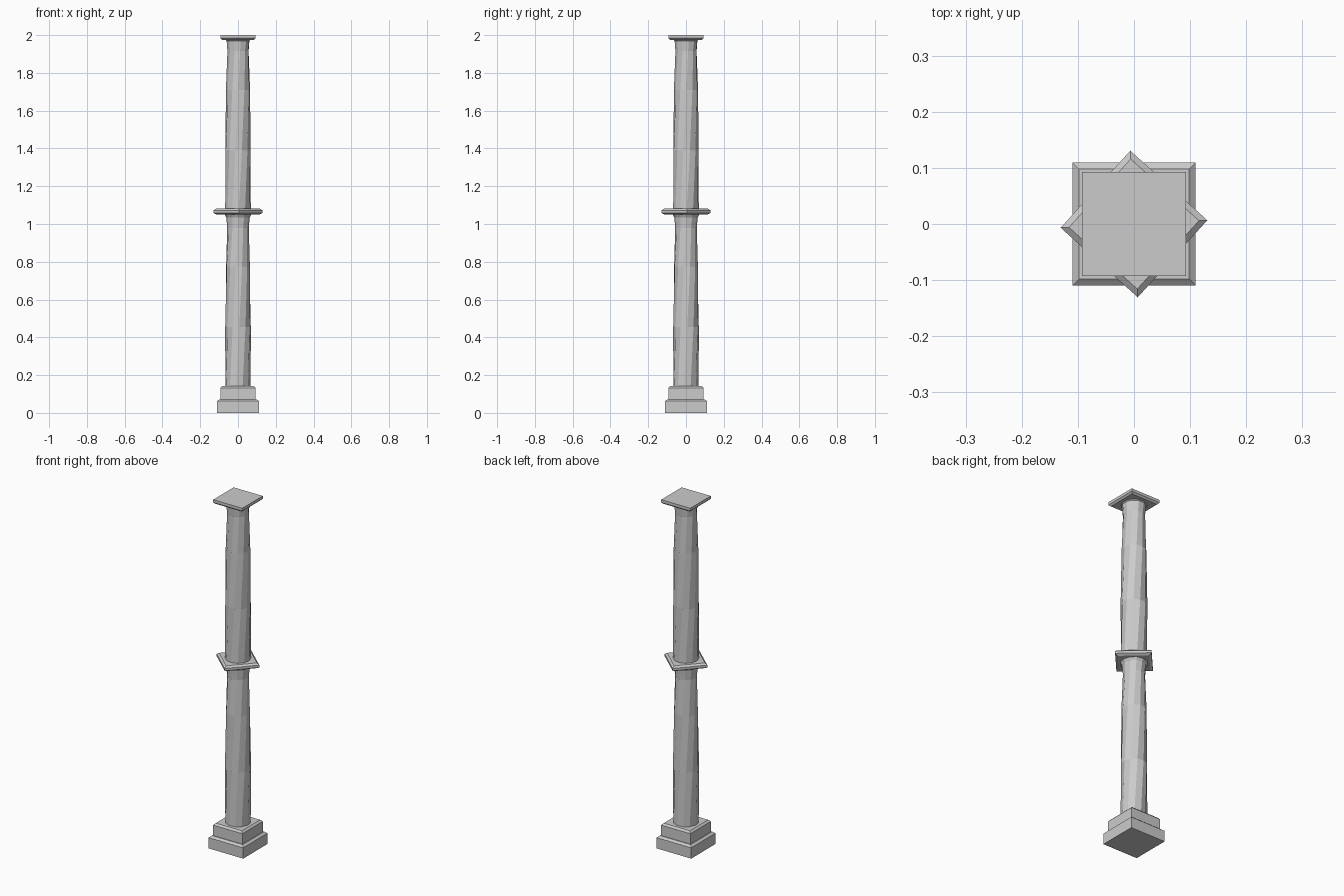
import bpy, bmesh, math

if "Cube" in bpy.data.objects:
    bpy.data.objects.remove(bpy.data.objects["Cube"])

TWIST = math.radians(45)  # twist per unit of height


def loft(name, sides, profile, spin=None, smooth=False):
    """Stack regular polygons (radius, z); spin=None twists each ring by its height."""
    bm = bmesh.new()
    rings = []
    for r, z in profile:
        a0 = math.pi / sides + (TWIST * z if spin is None else spin)
        rings.append([bm.verts.new((r * math.cos(a0 + 2 * math.pi * i / sides),
                                    r * math.sin(a0 + 2 * math.pi * i / sides), z))
                      for i in range(sides)])
    for lo, hi in zip(rings, rings[1:]):
        for i in range(sides):
            j = (i + 1) % sides
            bm.faces.new((lo[i], lo[j], hi[j], hi[i]))
    bm.faces.new(rings[0][::-1])
    bm.faces.new(rings[-1])
    me = bpy.data.meshes.new(name)
    bm.to_mesh(me)
    bm.free()
    ob = bpy.data.objects.new(name, me)
    bpy.context.collection.objects.link(ob)
    return ob


def square(name, profile, spin=0.0):
    """Square block from (half width, z) pairs."""
    return loft(name, 4, [(h * math.sqrt(2), z) for h, z in profile], spin)


# Stepped base with chamfered upper edges
square("base_plinth", [(0.11, 0), (0.11, 0.062), (0.098, 0.072)])
square("base_step", [(0.093, 0.07), (0.093, 0.132), (0.083, 0.142)])

# Two tapered, twisted shafts with flared necks
shaft = [(0.068, 0.14), (0.068, 0.455), (0.064, 0.775),
         (0.057, 0.98), (0.062, 1.035), (0.072, 1.053)]
loft("lower_shaft", 12, shaft)
loft("upper_shaft", 12, [(r, z + 0.935) for r, z in shaft[:-1]] + [(0.072, 1.98)])

# Middle slab, turned along with the twist
square("middle_slab", [(0.080, 1.05), (0.0925, 1.058), (0.0925, 1.072), (0.082, 1.081)],
       TWIST * 1.065)

# Top slab, a full quarter turn round
square("top_slab", [(0.083, 1.975), (0.0925, 1.984), (0.0925, 2.0)], TWIST * 2)
